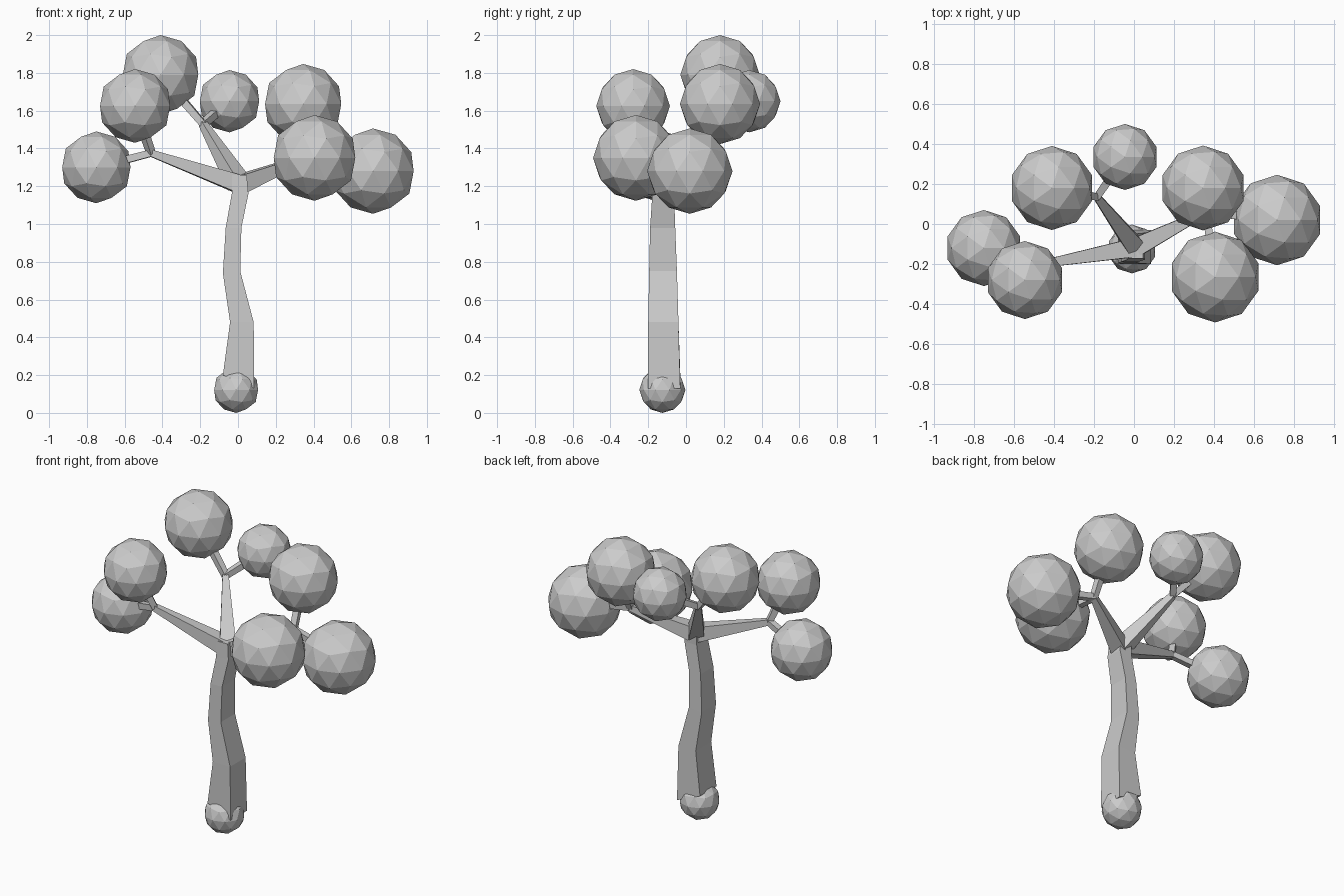
import bpy, bmesh
from mathutils import Vector

if "Cube" in bpy.data.objects:
    bpy.data.objects.remove(bpy.data.objects["Cube"])


def finish(bm, name):
    bmesh.ops.recalc_face_normals(bm, faces=bm.faces)
    mesh = bpy.data.meshes.new(name)
    bm.to_mesh(mesh)
    bm.free()
    bpy.context.collection.objects.link(bpy.data.objects.new(name, mesh))


def loft(name, rings):
    """Closed four-sided tube through a list of 4-corner rings."""
    bm = bmesh.new()
    loops = [[bm.verts.new(p) for p in ring] for ring in rings]
    for a, b in zip(loops, loops[1:]):
        for i in range(4):
            j = (i + 1) % 4
            bm.faces.new((a[i], a[j], b[j], b[i]))
    bm.faces.new(loops[0])
    bm.faces.new(loops[-1])
    finish(bm, name)


def limb(name, start, end, h0, h1):
    """Tapered square stick between two points."""
    start, end = Vector(start), Vector(end)
    d = (end - start).normalized()
    side = d.cross(Vector((0, 0, 1))).normalized()
    up = side.cross(d)
    corners = ((-1, -1), (1, -1), (1, 1), (-1, 1))
    loft(name, [[p + side * sx * h + up * sy * h for sx, sy in corners]
                for p, h in ((start, h0), (end, h1))])


def ball(name, centre, r):
    bm = bmesh.new()
    bmesh.ops.create_icosphere(bm, subdivisions=2, radius=r)
    bmesh.ops.translate(bm, verts=bm.verts, vec=centre)
    finish(bm, name)


# Crooked trunk: left x, left z, right x, right z, front y, back y
sections = [
    (-0.08, 0.20, 0.086, 0.13, -0.20, -0.03),
    (-0.042, 0.48, 0.083, 0.48, -0.20, -0.04),
    (-0.08, 0.74, 0.012, 0.75, -0.195, -0.048),
    (-0.065, 0.98, 0.018, 0.98, -0.19, -0.057),
    (-0.033, 1.16, 0.055, 1.16, -0.178, -0.063),
    (-0.033, 1.26, 0.046, 1.26, -0.172, -0.06),
]
loft("trunk", [[(l, f, lz), (r, f, rz), (r, b, rz), (l, b, lz)]
               for l, lz, r, rz, f, b in sections])

# Root ball under the trunk
ball("root_ball", (-0.01, -0.125, 0.122), 0.122)

# Each branch: fork point, and the foliage balls (centre, radius) it carries
fork = (0.008, -0.117, 1.21)
branches = {
    "left": ((-0.46, -0.20, 1.375),
             [((-0.545, -0.28, 1.625), 0.195), ((-0.75, -0.12, 1.30), 0.19)]),
    "middle": ((-0.185, 0.135, 1.53),
               [((-0.41, 0.18, 1.79), 0.21), ((-0.045, 0.335, 1.65), 0.165)]),
    "right": ((0.36, 0.06, 1.35),
              [((0.345, 0.18, 1.635), 0.212), ((0.405, -0.265, 1.35), 0.227),
               ((0.715, 0.02, 1.28), 0.226)]),
}
for side, (tip, leaves) in branches.items():
    limb(side + "_branch", fork, tip, 0.048, 0.018)
    for n, (centre, r) in enumerate(leaves, 1):
        limb(f"{side}_twig_{n}", tip, centre, 0.018, 0.022)
        ball(f"{side}_foliage_{n}", centre, r)
